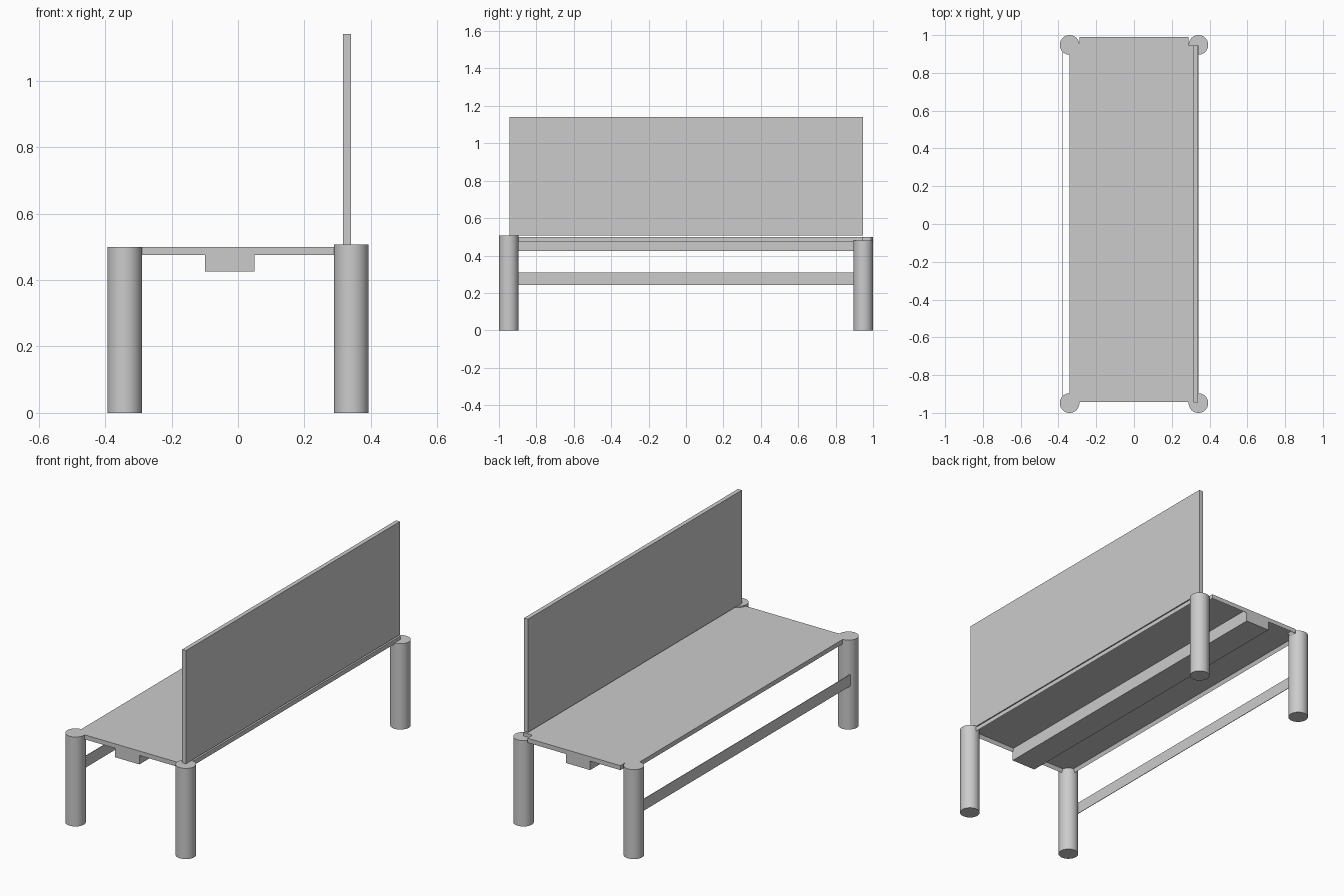
import bpy
import bmesh

cube = bpy.data.objects.get("Cube")
if cube:
    bpy.data.objects.remove(cube, do_unlink=True)

grey = bpy.data.materials.new("light grey")
grey.use_nodes = True
grey.diffuse_color = (0.6, 0.6, 0.6, 1)
grey.node_tree.nodes["Principled BSDF"].inputs["Base Color"].default_value = grey.diffuse_color


def add_object(name, bm):
    bmesh.ops.recalc_face_normals(bm, faces=bm.faces)
    mesh = bpy.data.meshes.new(name)
    bm.to_mesh(mesh)
    bm.free()
    mesh.materials.append(grey)
    obj = bpy.data.objects.new(name, mesh)
    bpy.context.collection.objects.link(obj)
    return obj


def box(name, low, high):
    bm = bmesh.new()
    bmesh.ops.create_cube(bm, size=1)
    for v in bm.verts:
        v.co = [lo + (c + 0.5) * (hi - lo) for c, lo, hi in zip(v.co, low, high)]
    return add_object(name, bm)


def leg(name, x, y, height):
    bpy.ops.mesh.primitive_cylinder_add(vertices=48, radius=0.052, depth=height,
                                        location=(x, y, height / 2))
    obj = bpy.context.object
    obj.name = name
    obj.data.materials.append(grey)
    bpy.ops.object.shade_smooth_by_angle()


# Round legs, with slightly different heights on the panel side
LEG_X, LEG_Y = 0.341, 0.948
leg("front_right_leg", -LEG_X, -LEG_Y, 0.5)
leg("back_right_leg", -LEG_X, LEG_Y, 0.5)
leg("front_left_leg", LEG_X, -LEG_Y, 0.507)
leg("back_left_leg", LEG_X, LEG_Y, 0.48)

# Seat: notched outline, extruded, with a shallow recess underneath
TOP, BOTTOM, FRONT, BACK = 0.5, 0.475, -0.942, 0.99
half = [(0.342, FRONT), (0.342, 0.945), (0.288, 0.945), (0.288, BACK)]
outline = half + [(-x, y) for x, y in reversed(half)]
bm = bmesh.new()
under = bm.faces.new([bm.verts.new((x, y, BOTTOM)) for x, y in outline])
extruded = bmesh.ops.extrude_face_region(bm, geom=[under], use_keep_orig=True)
for v in extruded["geom"]:
    if isinstance(v, bmesh.types.BMVert):
        v.co.z = TOP
bmesh.ops.recalc_face_normals(bm, faces=bm.faces)
bmesh.ops.inset_region(bm, faces=[under], thickness=0.012)
for v in under.verts:
    v.co.z = TOP - 0.004
add_object("seat", bm)

# Beam under the seat, thin side rail and upright panel
box("under_beam", (-0.1, FRONT, 0.425), (0.05, BACK, TOP - 0.003))
box("side_rail", (-0.378, -LEG_Y, 0.243), (-0.375, LEG_Y, 0.308))
box("upright_panel", (0.316, -0.945, 0.507), (0.34, 0.945, 1.14))
